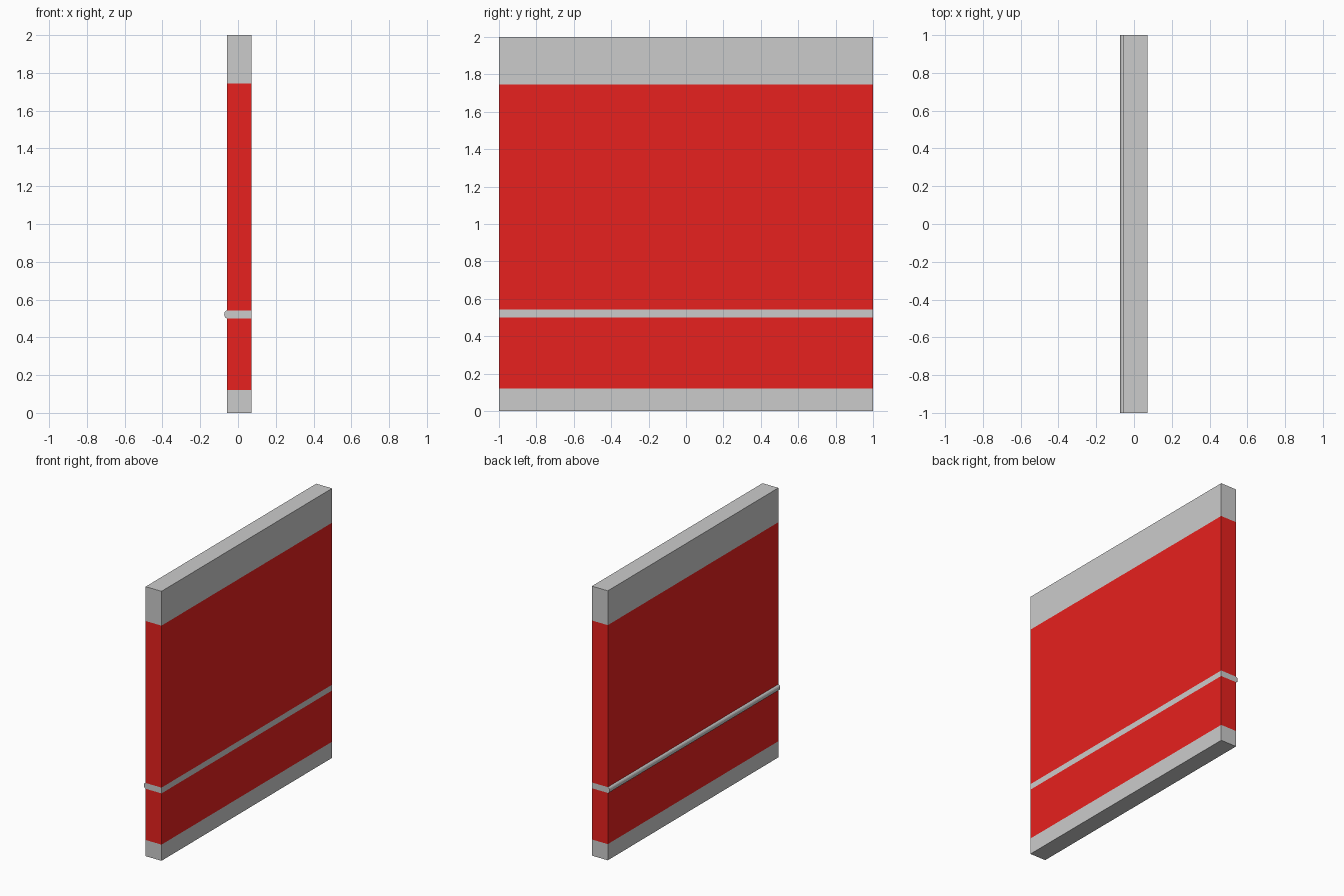
import bpy, bmesh, math

if "Cube" in bpy.data.objects:
    bpy.data.objects.remove(bpy.data.objects["Cube"])

LEFT, RIGHT = -0.058, 0.072   # wall faces
Y = 1.0                       # half length

red = bpy.data.materials.new("red_paint")
red.diffuse_color = (0.8, 0.015, 0.013, 1)
red.use_nodes = True
red.node_tree.nodes["Principled BSDF"].inputs["Base Color"].default_value = red.diffuse_color


def band(name, left_profile, mat=None, bottom=False, top=False):
    """Wall band: left-side profile (x, z) going upward, flat right side,
    extruded along y. Faces hidden between bands are left out."""
    z0, z1 = left_profile[0][1], left_profile[-1][1]
    ring = left_profile + [(RIGHT, z1), (RIGHT, z0)]
    bm = bmesh.new()
    a = [bm.verts.new((x, -Y, z)) for x, z in ring]
    b = [bm.verts.new((x, Y, z)) for x, z in ring]
    n = len(ring)
    bm.faces.new(a[::-1])
    bm.faces.new(b)
    for i in range(n):
        if (i == n - 1 and not bottom) or (i == n - 3 and not top):
            continue
        j = (i + 1) % n
        bm.faces.new((a[i], a[j], b[j], b[i]))
    bm.normal_update()
    # make the right-hand face point outward (+x), flipping all if needed
    if any(f.normal.x < -0.5 and f.calc_center_median().x > 0.06 for f in bm.faces):
        bmesh.ops.reverse_faces(bm, faces=bm.faces[:])
    me = bpy.data.meshes.new(name)
    bm.to_mesh(me)
    bm.free()
    ob = bpy.data.objects.new(name, me)
    bpy.context.collection.objects.link(ob)
    if mat:
        me.materials.append(mat)
    return ob


def flat(z0, z1):
    return [(LEFT, z0), (LEFT, z1)]


# Wall bands from floor to top
band("skirting", flat(0, 0.12), bottom=True)
band("lower_panel", flat(0.12, 0.50), red)
band("upper_panel", flat(0.543, 1.745), red)
band("top_border", flat(1.745, 2.0), top=True)

# Dado rail: rounded bead on the left face, flush on the right
zc, r = 0.5215, 0.0215
bead = [(LEFT - 0.015 * math.cos(t), zc + r * math.sin(t))
        for t in (math.radians(-90 + 22.5 * i) for i in range(9))]
band("dado_rail", bead)
